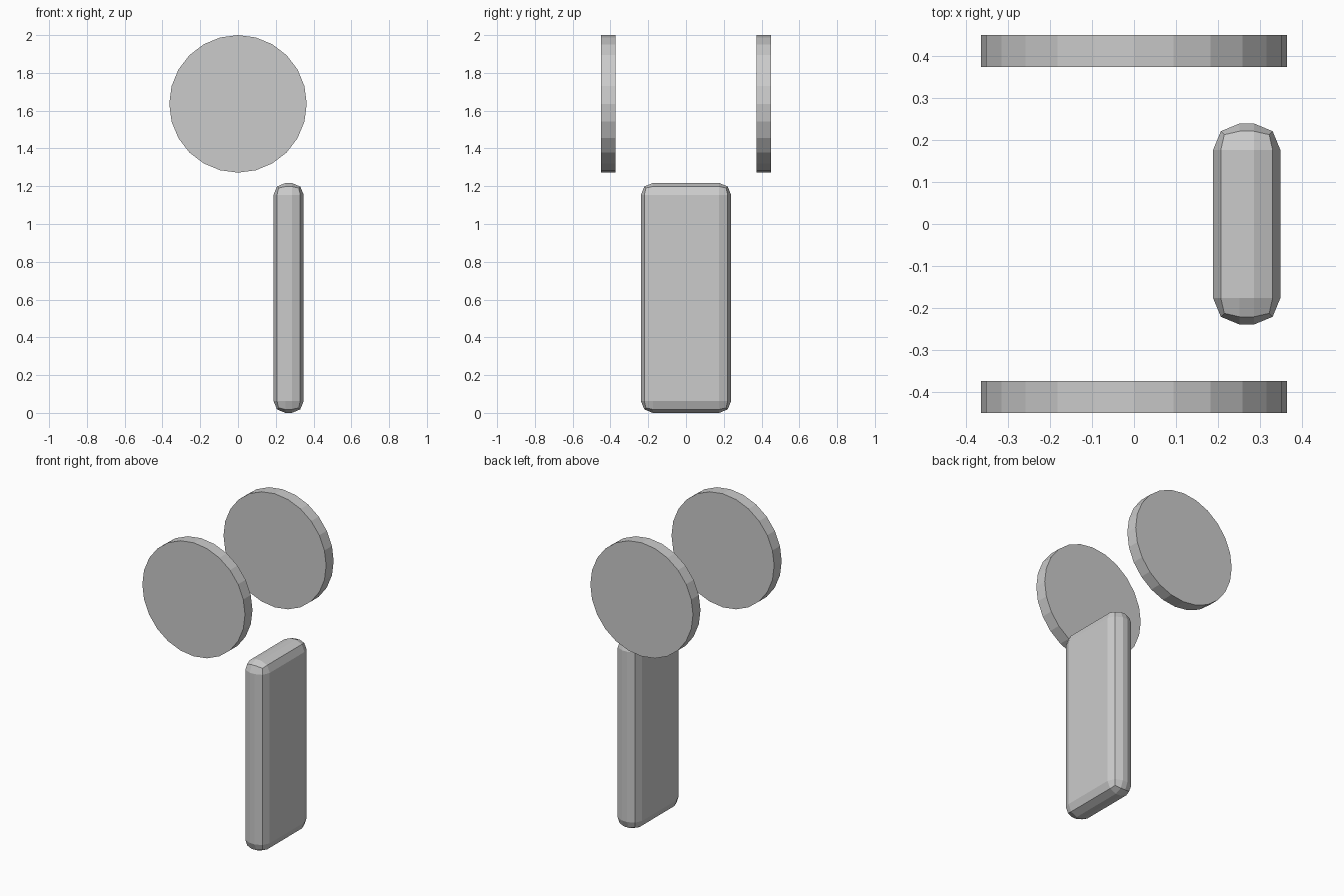
import bpy
from math import pi

if "Cube" in bpy.data.objects:
    bpy.data.objects.remove(bpy.data.objects["Cube"])

# two upright 24-sided discs, front and back
for name, side in (("front_disc", -1), ("back_disc", 1)):
    bpy.ops.mesh.primitive_cylinder_add(vertices=24, radius=0.364, depth=0.076,
                                        location=(0, side * 0.411, 1.636),
                                        rotation=(pi / 2, 0, 0))
    bpy.context.object.name = name

# rounded slab standing below the discs
bpy.ops.mesh.primitive_cube_add(size=1, location=(0.268, 0, 0.6085))
slab = bpy.context.object
slab.name = "rounded_slab"
slab.scale = (0.16, 0.478, 1.217)
bpy.ops.object.transform_apply(location=False, rotation=False, scale=True)
bevel = slab.modifiers.new("rounded_edges", 'BEVEL')
bevel.width = 0.063
bevel.segments = 2
